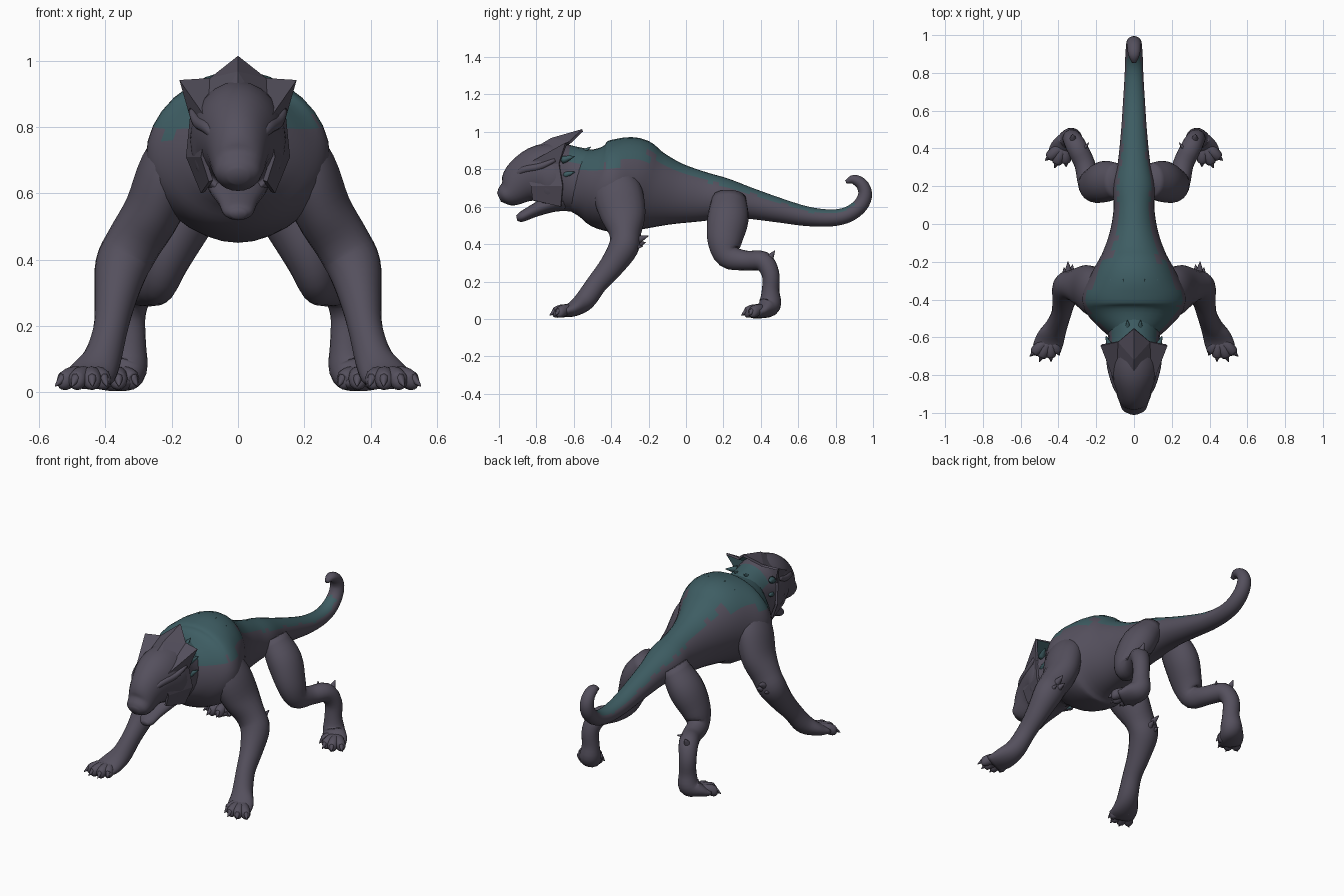
import bpy, bmesh, math, random
from mathutils import Vector

random.seed(4)
cube = bpy.data.objects.get("Cube")
if cube:
    bpy.data.objects.remove(cube)


def material(name, rgb):
    m = bpy.data.materials.new(name)
    m.use_nodes = True
    m.diffuse_color = (*rgb, 1)
    m.node_tree.nodes["Principled BSDF"].inputs["Base Color"].default_value = (*rgb, 1)
    return m


HIDE = material("dusky purple hide", (0.09, 0.08, 0.11))
TEAL = material("dark teal back", (0.048, 0.11, 0.125))


def finish(name, bm, mats, mirror=False, smooth=True):
    me = bpy.data.meshes.new(name)
    bm.to_mesh(me)
    bm.free()
    for m in mats:
        me.materials.append(m)
    for p in me.polygons:
        p.use_smooth = smooth
    ob = bpy.data.objects.new(name, me)
    bpy.context.collection.objects.link(ob)
    if mirror:
        ob.modifiers.new("mirror", "MIRROR")
    return ob


def spline(points, steps):
    """Smooth curve through (x, y, z, half width, half depth) sections."""
    pts = [Vector(p) for p in points]
    pts = [pts[0] * 2 - pts[1]] + pts + [pts[-1] * 2 - pts[-2]]
    out = []
    for a, b, c, d in zip(pts, pts[1:], pts[2:], pts[3:]):
        for i in range(steps):
            t = i / steps
            out.append(0.5 * (2 * b + (c - a) * t + (2 * a - 5 * b + 4 * c - d) * t ** 2
                              + (3 * b - a - 3 * c + d) * t ** 3))
    return out + [pts[-2]]


def add_loft(bm, points, sides=20, steps=4):
    """Closed tube of elliptical rings; the width axis stays close to x."""
    secs = spline(points, steps)
    centres = [Vector(s[:3]) for s in secs]
    rings = []
    for i, s in enumerate(secs):
        tan = (centres[min(i + 1, len(secs) - 1)] - centres[max(i - 1, 0)]).normalized()
        side = (Vector((1, 0, 0)) - tan * tan.x).normalized()
        up = side.cross(tan)
        w, h = max(s[3], 0.002), max(s[4], 0.002)
        rings.append([bm.verts.new(centres[i] + side * w * math.cos(a) + up * h * math.sin(a))
                      for a in (math.tau * k / sides for k in range(sides))])
    faces = []
    for r, q in zip(rings, rings[1:]):
        for k in range(sides):
            n = (k + 1) % sides
            faces.append(bm.faces.new((r[k], r[n], q[n], q[k])))
    faces.append(bm.faces.new(rings[0]))
    faces.append(bm.faces.new(rings[-1]))
    bmesh.ops.recalc_face_normals(bm, faces=faces)


def loft(name, points, mats=(HIDE,), mirror=False, sides=20):
    bm = bmesh.new()
    add_loft(bm, points, sides)
    return finish(name, bm, mats, mirror)


def spikes(name, items, mat):
    """Mirrored tapered thorns, each given by base, tip and base radius."""
    bm = bmesh.new()
    for base, tip, r in items:
        b, t = Vector(base), Vector(tip)
        add_loft(bm, [(*b, r, r), (*b.lerp(t, 0.5), r * 0.6, r * 0.6), (*t, 0.002, 0.002)], 8, 2)
    finish(name, bm, [mat], True)


# Torso and curled tail, with the teal band chosen by face direction
body = loft("body_and_tail", [(0, *s) for s in (
    (-.61, .74, .11, .155), (-.53, .725, .2, .185), (-.45, .71, .265, .23),
    (-.37, .71, .275, .252), (-.27, .71, .23, .258), (-.17, .69, .175, .21),
    (-.05, .67, .13, .165), (.08, .655, .108, .135), (.2, .645, .11, .11),
    (.33, .62, .085, .085), (.5, .58, .068, .065), (.65, .548, .058, .052),
    (.78, .54, .05, .045), (.87, .56, .047, .042), (.935, .61, .043, .04),
    (.958, .67, .04, .037), (.938, .722, .036, .032), (.895, .745, .03, .025),
    (.855, .732, .012, .01))], (HIDE, TEAL), sides=32)
for p in body.data.polygons:
    c = p.center
    on_back = -0.57 < c.y < 0.9 and not (c.y > 0.8 and c.z > 0.64)
    limit = 0.42 if c.y < -0.2 else 0.55
    if on_back and p.normal.z > limit + random.uniform(-0.08, 0.08):
        p.material_index = 1

# Head with a heavy muzzle and a teal nape, and an open lower jaw
head = loft("head", [(0, *s) for s in (
    (-1.0, .65, .03, .025), (-.978, .66, .064, .05), (-.935, .68, .078, .082),
    (-.87, .735, .1, .125), (-.78, .77, .133, .16), (-.70, .76, .145, .185),
    (-.62, .75, .135, .175), (-.5, .73, .15, .17))], (HIDE, TEAL), sides=24)
for p in head.data.polygons:
    if p.center.y > -0.62 and p.normal.z > 0.4:
        p.material_index = 1
loft("lower_jaw", [(0, *s) for s in (
    (-.905, .538, .022, .014), (-.88, .545, .046, .027), (-.82, .575, .06, .034),
    (-.74, .61, .085, .045), (-.66, .64, .1, .06))])
loft("brows", [(.05, -.93, .755, .012, .01), (.085, -.87, .795, .022, .02),
               (.122, -.78, .815, .016, .018), (.14, -.70, .85, .01, .01)], mirror=True, sides=12)

# Swept crest and cheek plates: thin sheet with a teal underside
bm = bmesh.new()
v = {k: bm.verts.new(co) for k, co in dict(
    R=(0, -.87, .878), M=(0, -.72, .968), P=(0, -.555, 1.015), V=(.085, -.625, .948),
    T=(.177, -.645, .942), C=(.145, -.68, .83), F=(.092, -.865, .82),
    G=(.112, -.83, .71), D=(.157, -.66, .71), E=(.112, -.67, .6), H=(.088, -.82, .635)).items()}
for f in ("RFM", "FTV", "FVM", "MVP", "FCT", "FGDC", "GHED"):
    bm.faces.new([v[k] for k in f])
crest = finish("head_crest", bm, (HIDE, TEAL), True, False)
shell = crest.modifiers.new("thickness", "SOLIDIFY")
shell.thickness = 0.014
shell.material_offset = 1

# Front legs, reaching forward and outward
loft("front_legs", [
    (.15, -.38, .79, .07, .09), (.205, -.365, .68, .09, .13), (.255, -.335, .55, .088, .12),
    (.315, -.325, .45, .084, .084), (.35, -.335, .38, .082, .08), (.37, -.40, .28, .063, .066),
    (.385, -.475, .19, .052, .056), (.41, -.54, .1, .058, .055), (.44, -.60, .055, .074, .042),
    (.462, -.66, .036, .076, .028)], mirror=True)

# Hind legs, with a bent knee and raised hock
loft("hind_legs", [
    (.08, .23, .65, .07, .09), (.155, .225, .54, .092, .11), (.212, .208, .42, .078, .094),
    (.24, .228, .335, .06, .068), (.262, .32, .312, .055, .053), (.305, .41, .308, .055, .054),
    (.328, .452, .24, .05, .047), (.328, .452, .15, .05, .047), (.335, .447, .075, .062, .06),
    (.37, .405, .042, .07, .038), (.397, .365, .03, .064, .026)], mirror=True)


def paws(name, ankle, tips):
    """Knuckled toes with hooked claws for each foot."""
    bm = bmesh.new()
    claws = []
    base = Vector(ankle)
    for tip in tips:
        t = Vector((*tip, 0.03))
        mid = base.lerp(t, 0.55) + Vector((0, 0, 0.01))
        end = base.lerp(t, 0.86)
        add_loft(bm, [(*base, .034, .032), (*mid, .031, .031), (*end, .026, .028),
                      (*base.lerp(t, 0.97), .01, .012)], 12, 3)
        claws.append((end + Vector((0, 0, .012)), base.lerp(t, 1.12) - Vector((0, 0, .01)), .016))
    finish(name + "_toes", bm, [HIDE], True)
    spikes(name + "_claws", claws, HIDE)


paws("front", (.445, -.60, .045), ((.4, -.685), (.44, -.715), (.495, -.715), (.54, -.69)))
paws("hind", (.37, .42, .045), ((.31, .36), (.36, .315), (.415, .31), (.46, .345)))

# Elbow and hock tufts
spikes("elbow_spikes", [((.345, -.29, .41), (.35, -.2, .445), .03),
                        ((.335, -.28, .39), (.325, -.215, .41), .025),
                        ((.365, -.29, .38), (.37, -.23, .39), .022)], HIDE)
spikes("hock_spikes", [((.32, .43, .30), (.325, .475, .365), .03),
                       ((.285, .37, .33), (.24, .43, .35), .02)], HIDE)

# Small ragged ruff behind the head and bristles on the shoulders
spikes("cheek_spikes", [((.12, -.66, .85), (.15, -.595, .87), .022),
                        ((.12, -.65, .77), (.148, -.595, .785), .02)], TEAL)
spikes("back_bristles", [((.05 + .035 * i, -.36 + .012 * i, .945 - .012 * i),
                          (.055 + .035 * i, -.29, .965 - .016 * i), .014) for i in range(3)], TEAL)
spikes("nape_spikes", [((.03, -.57, .875), (.035, -.51, .92), .022)], TEAL)
